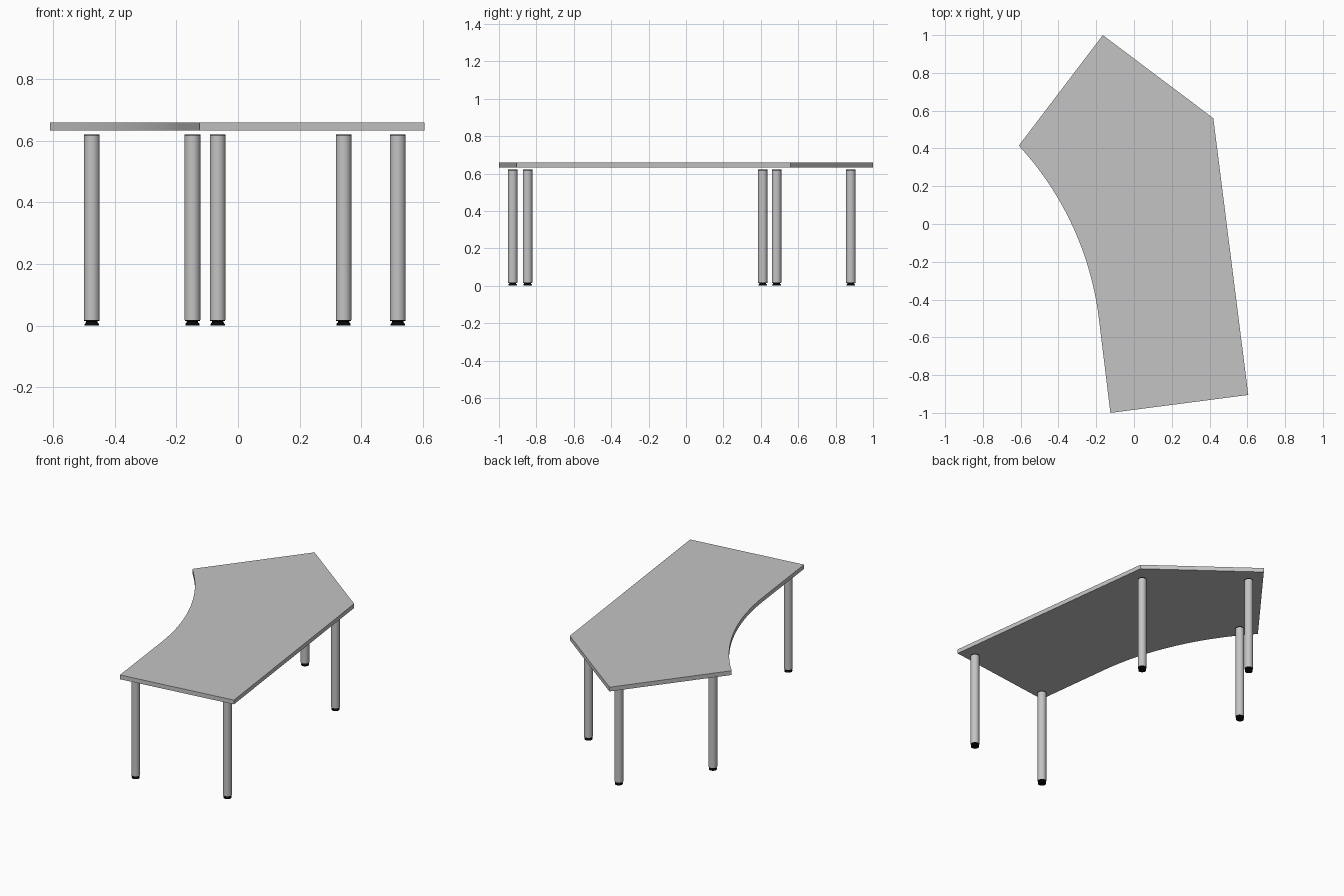
import bpy, bmesh, math
from mathutils import Vector

if "Cube" in bpy.data.objects:
    bpy.data.objects.remove(bpy.data.objects["Cube"])


def material(name, rgb):
    m = bpy.data.materials.new(name)
    m.diffuse_color = (*rgb, 1)
    m.use_nodes = True
    m.node_tree.nodes["Principled BSDF"].inputs["Base Color"].default_value = m.diffuse_color
    return m


GREY = material("light grey", (0.55, 0.55, 0.55))
BLACK = material("black", (0.004, 0.004, 0.004))


def finish(name, bm, mat):
    bmesh.ops.recalc_face_normals(bm, faces=bm.faces)
    me = bpy.data.meshes.new(name)
    bm.to_mesh(me)
    bm.free()
    me.materials.append(mat)
    ob = bpy.data.objects.new(name, me)
    bpy.context.collection.objects.link(ob)
    bpy.ops.object.select_all(action='DESELECT')
    ob.select_set(True)
    bpy.context.view_layer.objects.active = ob
    bpy.ops.object.shade_smooth_by_angle(angle=math.radians(30))
    return ob


def lathe(name, profile, x, y, mat, n=32):
    """Closed solid turned from (radius, z) points, bottom to top."""
    bm = bmesh.new()
    rings = [[bm.verts.new((x + r * math.cos(math.tau * i / n),
                            y + r * math.sin(math.tau * i / n), z))
              for i in range(n)] for r, z in profile]
    for a, b in zip(rings, rings[1:]):
        for i in range(n):
            j = (i + 1) % n
            bm.faces.new((a[i], a[j], b[j], b[i]))
    bm.faces.new(rings[0])
    bm.faces.new(rings[-1])
    return finish(name, bm, mat)


# Tabletop: straight edges plus an arc tangent to the short straight inner edge
outline = [(-0.61, 0.415), (-0.165, 1.0), (0.42, 0.56), (0.605, -0.905), (-0.125, -1.0)]
start, end = Vector((-0.186, -0.5)), Vector((-0.61, 0.415))
chord = end - start
half = math.radians(17.9)
radius = chord.length / 2 / math.sin(half)
normal = Vector((-chord.y, chord.x)).normalized()
centre = (start + end) / 2 + normal * radius * math.cos(half)
a0 = math.atan2(-normal.y, -normal.x)
STEPS = 24
for k in range(STEPS):
    a = a0 - half + 2 * half * k / STEPS
    outline.append((centre.x + radius * math.cos(a), centre.y + radius * math.sin(a)))

bm = bmesh.new()
face = bm.faces.new([bm.verts.new((x, y, 0.633)) for x, y in outline])
ext = bmesh.ops.extrude_face_region(bm, geom=[face])
bmesh.ops.translate(bm, vec=(0, 0, 0.027),
                    verts=[v for v in ext["geom"] if isinstance(v, bmesh.types.BMVert)])
finish("tabletop", bm, GREY)

# Legs with black top caps and flared black feet
legs = {"front_right": (0.519, -0.847), "front_left": (-0.066, -0.927),
        "middle_right": (0.343, 0.484), "middle_left": (-0.475, 0.41),
        "back": (-0.148, 0.881)}
for label, (x, y) in legs.items():
    lathe(label + "_leg", [(0.0255, 0.018), (0.0255, 0.617)], x, y, GREY)
    lathe(label + "_leg_cap", [(0.0255, 0.617), (0.0255, 0.621)], x, y, BLACK)
    lathe(label + "_foot", [(0.012, 0.006), (0.013, 0.0), (0.023, 0.0), (0.023, 0.005),
                            (0.018, 0.012), (0.018, 0.014), (0.0245, 0.015),
                            (0.0245, 0.018)], x, y, BLACK)
